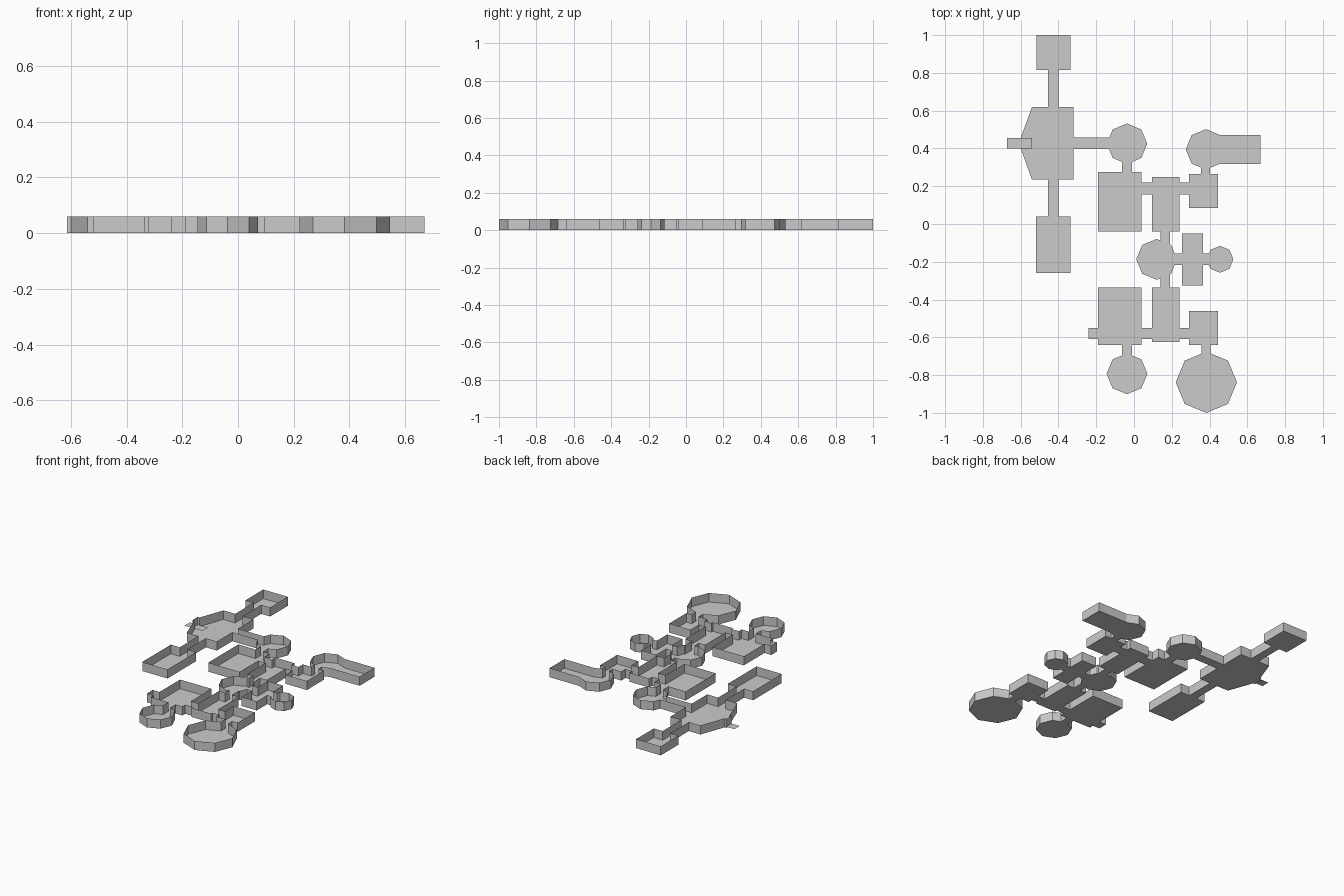
import bpy, bmesh, math
from mathutils import Vector
from mathutils.geometry import delaunay_2d_cdt

cube = bpy.data.objects.get("Cube")
if cube:
    bpy.data.objects.remove(cube, do_unlink=True)

WALL = 0.06

grey = bpy.data.materials.new("stone_grey")
grey.use_nodes = True
grey.diffuse_color = (0.6, 0.6, 0.6, 1)
grey.node_tree.nodes["Principled BSDF"].inputs["Base Color"].default_value = (0.6, 0.6, 0.6, 1)


def rect(x0, x1, y0, y1):
    return [Vector(p) for p in ((x0, y0), (x1, y0), (x1, y1), (x0, y1))]


def octagon(x, y, r):
    return [Vector((x + r * math.cos(k * math.pi / 4), y + r * math.sin(k * math.pi / 4)))
            for k in range(8)]


def add_object(name, bm):
    mesh = bpy.data.meshes.new(name)
    bm.to_mesh(mesh)
    bm.free()
    mesh.materials.append(grey)
    obj = bpy.data.objects.new(name, mesh)
    bpy.context.collection.objects.link(obj)
    return obj


# West wing: hall with a tapered end, two end rooms
rooms = [
    [Vector(p) for p in ((-.6, .4), (-.54, .235), (-.32, .235), (-.32, .62), (-.54, .62), (-.6, .455))],
    rect(-.515, -.335, .815, 1),
    rect(-.52, -.335, -.26, .04),
]
# Rectangular chambers of the north and south blocks
rooms += [
    rect(-.19, .04, -.04, .275), rect(.095, .24, -.04, .25), rect(.29, .445, .085, .265),
    rect(-.19, .04, -.64, -.335), rect(.095, .24, -.625, -.335), rect(.29, .445, -.64, -.46),
    rect(.255, .365, -.325, -.05), rect(.44, .67, .317, .472),
]
# Eight-sided chambers
rooms += [
    octagon(-.037, .425, .107), octagon(.381, .395, .107), octagon(.12, -.187, .108),
    octagon(.455, -.187, .071), octagon(-.037, -.793, .108), octagon(.383, -.838, .162),
]
# Corridors, running a little into the rooms they join
rooms += [
    rect(-.455, -.4, .6, .83), rect(-.455, -.4, .03, .25), rect(-.34, -.1, .397, .457),
    rect(-.614, -.58, .4, .455),
    rect(.02, .31, .155, .22), rect(-.24, .31, -.61, -.55),
    rect(-.063, -.01, .26, .36), rect(.355, .403, .25, .34),
    rect(.14, .19, -.35, -.02), rect(.18, .42, -.216, -.157),
    rect(-.063, -.01, -.73, -.62), rect(.357, .405, -.73, -.62),
]

# Merge the overlapping outlines into one plan
points, outlines = [], []
for room in rooms:
    outlines.append(list(range(len(points), len(points) + len(room))))
    points += room
verts, _, tris, _, _, sources = delaunay_2d_cdt(points, [], outlines, 1, 1e-5)

# Floor
floor = bmesh.new()
corners = [floor.verts.new((v.x, v.y, 0)) for v in verts]
for tri, source in zip(tris, sources):
    if source:
        floor.faces.new([corners[i] for i in tri])
bmesh.ops.delete(floor, geom=[v for v in floor.verts if not v.link_faces], context='VERTS')
floor.normal_update()

# Walls: one upright sheet on every outer edge of the floor
walls = bmesh.new()
for edge in floor.edges:
    if edge.is_boundary:
        loop = edge.link_loops[0]
        a, b = loop.vert.co, loop.link_loop_next.vert.co
        up = Vector((0, 0, WALL))
        walls.faces.new([walls.verts.new(p) for p in (a, b, b + up, a + up)])
bmesh.ops.remove_doubles(walls, verts=walls.verts, dist=1e-5)
add_object("walls", walls)

bmesh.ops.dissolve_limit(floor, angle_limit=0.01, verts=floor.verts, edges=floor.edges)
add_object("floor", floor)

# Entrance step: a bare slab outside the west hall
step = bmesh.new()
quad = step.faces.new([step.verts.new((p.x, p.y, .008)) for p in rect(-.673, -.54, .4, .455)])
quad.normal_update()
add_object("entrance_step", step)
